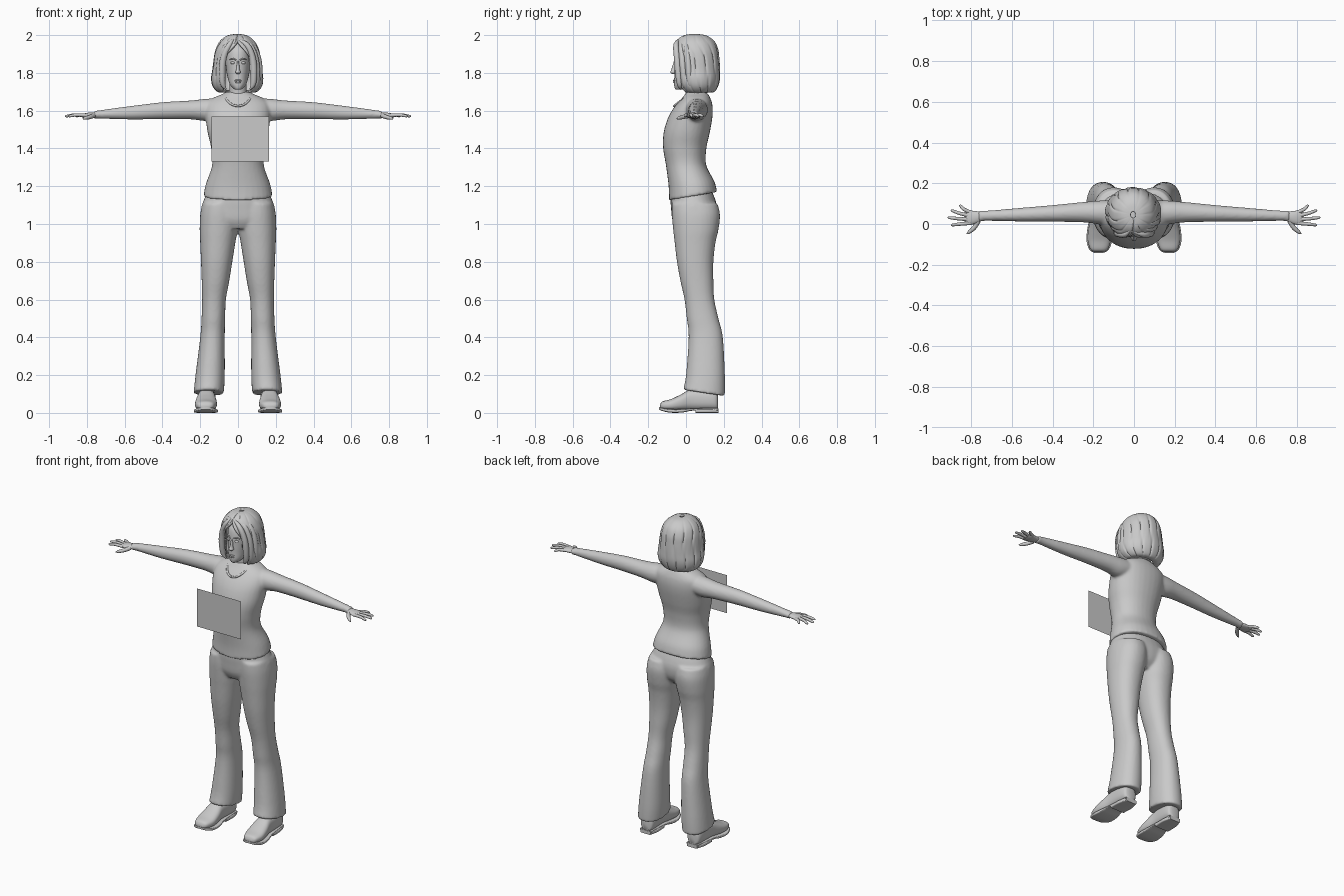
import bpy, bmesh, math
from mathutils import Vector, Matrix

if "Cube" in bpy.data.objects:
    bpy.data.objects.remove(bpy.data.objects["Cube"], do_unlink=True)

grey = bpy.data.materials.new("plain_grey")
grey.use_nodes = True
shade = (0.588, 0.588, 0.588, 1)
grey.diffuse_color = shade
grey.node_tree.nodes["Principled BSDF"].inputs["Base Color"].default_value = shade

SIDES = 32
TURN = [2 * math.pi * i / SIDES for i in range(SIDES)]
NAMES = {1: "left", -1: "right"}
parts = []


def finish(name, bm):
    bmesh.ops.recalc_face_normals(bm, faces=bm.faces)
    mesh = bpy.data.meshes.new(name)
    bm.to_mesh(mesh)
    bm.free()
    mesh.materials.append(grey)
    obj = bpy.data.objects.new(name, mesh)
    bpy.context.collection.objects.link(obj)
    parts.append(obj)
    return obj


def smooth_rows(rows, steps=5):
    """Catmull-Rom interpolation between rows of measurements."""
    out = []
    for i in range(len(rows) - 1):
        a, b, c, d = (rows[max(i - 1, 0)], rows[i], rows[i + 1],
                      rows[min(i + 2, len(rows) - 1)])
        for k in range(steps):
            t = k / steps
            out.append([q + t / 2 * (r - p + t * (2 * p - 5 * q + 4 * r - s
                        + t * (3 * (q - r) + s - p)))
                        for p, q, r, s in zip(a, b, c, d)])
    return out + [list(rows[-1])]


def loft(bm, rings, closed=True):
    verts = [[bm.verts.new(p) for p in ring] for ring in rings]
    n = len(verts[0])
    for a, b in zip(verts, verts[1:]):
        for i in range(n if closed else n - 1):
            j = (i + 1) % n
            bm.faces.new((a[i], a[j], b[j], b[i]))
    if closed:
        bm.faces.new(verts[0])
        bm.faces.new(verts[-1])


def soft(v):
    return math.copysign(abs(v) ** 0.92, v)


def upright(rows, tilt=lambda z, y: 0):
    """Rings stacked in z from rows of (z, x_min, x_max, y_front, y_back)."""
    rings = []
    for z, x0, x1, y0, y1 in smooth_rows(rows):
        ring = []
        for t in TURN:
            x = (x0 + x1) / 2 + (x1 - x0) / 2 * soft(math.sin(t))
            y = (y0 + y1) / 2 - (y1 - y0) / 2 * soft(math.cos(t))
            ring.append((x, y, z + tilt(z, y)))
        rings.append(ring)
    return rings


def centred(rows):
    return [(z, -w, w, y0, y1) for z, w, y0, y1 in rows]


def sideways(rows, s):
    """Rings along x from rows of (x, y, z, radius_y, radius_z)."""
    return [[(s * x, y + ry * math.cos(t), z + rz * math.sin(t)) for t in TURN]
            for x, y, z, ry, rz in smooth_rows(rows)]


def tube(path):
    """Rings around a path of (x, y, z, radius)."""
    pts = smooth_rows(path, 4)
    rings = []
    for i, (x, y, z, r) in enumerate(pts):
        d = Vector(pts[min(i + 1, len(pts) - 1)][:3]) - Vector(pts[max(i - 1, 0)][:3])
        q = d.to_track_quat('Z', 'Y')
        rings.append([Vector((x, y, z)) + q @ Vector((r * math.cos(t), r * math.sin(t), 0))
                      for t in TURN[::2]])
    return rings


def build(name, lofts):
    bm = bmesh.new()
    for rings in lofts:
        loft(bm, rings)
    return finish(name, bm)


def blend(obj, rounds):
    """Fuse overlapping volumes into one cloth surface."""
    mod = obj.modifiers.new("fuse", 'REMESH')
    mod.mode, mod.voxel_size, mod.use_smooth_shade = 'VOXEL', 0.008, True
    mod = obj.modifiers.new("relax", 'SMOOTH')
    mod.factor, mod.iterations = 0.5, rounds


def ball(name, loc, size):
    bm = bmesh.new()
    bmesh.ops.create_uvsphere(bm, u_segments=16, v_segments=10, radius=1,
                              matrix=Matrix.LocRotScale(Vector(loc), None, Vector(size)))
    finish(name, bm)


# Sweater: torso and sleeves fused together
torso = centred([(1.125, .183, -.09, .165), (1.2, .17, -.092, .15), (1.31, .137, -.106, .107),
                 (1.4, .142, -.121, .108), (1.48, .16, -.119, .125), (1.55, .17, -.1, .138),
                 (1.6, .174, -.075, .142), (1.64, .165, -.045, .138), (1.668, .13, -.02, .128),
                 (1.687, .085, -.005, .118), (1.7, .06, .005, .105)])
sleeve = [(.1, .056, 1.61, .06, .055), (.17, .057, 1.604, .058, .059), (.25, .058, 1.604, .05, .05),
          (.4, .052, 1.6, .041, .045), (.55, .046, 1.59, .034, .037), (.68, .042, 1.583, .027, .027),
          (.735, .04, 1.58, .025, .022), (.765, .038, 1.577, .028, .02)]
hem_tilt = lambda z, y: .18 * (y + .09) * max(0, min(1, (1.32 - z) / .2))
sweater = build("sweater", [upright(torso, hem_tilt), sideways(sleeve, 1), sideways(sleeve, -1)])
blend(sweater, 5)

# Neckline band
band = []
for t in TURN + TURN[:1]:
    drop = ((1 + math.cos(t)) / 2) ** 2
    band.append((.07 * math.sin(t), .025 - .087 * math.cos(t), 1.7 - .075 * drop, .006))
build("neckline_band", [tube(band)])

# Trousers: hips and two flared legs fused together
hips = centred([(.975, .13, -.05, .12), (1.02, .192, -.072, .155), (1.08, .196, -.079, .165),
                (1.13, .18, -.082, .155), (1.19, .155, -.078, .13)])
leg = [(.105, .075, .235, -.015, .206), (.2, .07, .225, 0, .206), (.4, .07, .2, .014, .195),
       (.5, .068, .193, .004, .172), (.6, .064, .19, -.008, .15), (.7, .046, .192, -.03, .145),
       (.8, .03, .196, -.048, .145), (.9, .014, .2, -.06, .156), (.97, .002, .203, -.068, .172),
       (1.05, -.004, .2, -.075, .18), (1.11, 0, .188, -.075, .166)]
leg_tilt = lambda z, y: max(0, .2 - z) * 1.6 * (.1 - y)
trousers = [upright(hips)]
for s in NAMES:
    trousers.append([[(s * x, y, z) for x, y, z in ring] for ring in upright(leg, leg_tilt)])
blend(build("trousers", trousers), 5)


# Shoes with soles and heels, from rows of (y, half_width, bottom, top)
def shoe_rings(rows, s, power):
    rings = []
    for y, w, z0, z1 in smooth_rows(rows):
        ring = []
        for t in TURN:
            c, h = math.cos(t), math.sin(t)
            ring.append((s * (.168 - y * .03) + w * math.copysign(abs(c) ** power, c), y,
                         (z0 + z1) / 2 + (z1 - z0) / 2 * math.copysign(abs(h) ** power, h)))
        rings.append(ring)
    return rings


upper = [(-.138, .02, .025, .042), (-.125, .042, .018, .06), (-.08, .057, .012, .073),
         (-.03, .056, .012, .096), (.03, .047, .015, .125), (.12, .047, .015, .125),
         (.16, .04, .015, .11), (.17, .02, .02, .09)]
sole = [(-.142, .022, .018, .03), (-.125, .048, .01, .026), (-.08, .063, .001, .02),
        (-.02, .06, .002, .02), (.04, .05, .012, .024), (.17, .04, .012, .026)]
heel = [(.05, .05, 0, .022), (.12, .05, 0, .022), (.172, .036, 0, .022)]
for s, side in NAMES.items():
    build(side + "_shoe", [shoe_rings(upper, s, .8)])
    build(side + "_sole", [shoe_rings(sole, s, .35), shoe_rings(heel, s, .35)])

# Hands: palm, four fingers and a thumb
palm = [(.74, .038, 1.577, .02, .014), (.785, .032, 1.576, .032, .014),
        (.815, .031, 1.574, .036, .011), (.832, .031, 1.573, .028, .006)]
tips = [(.86, .089), (.9, .065), (.915, .031), (.9, -.005)]
for s, side in NAMES.items():
    lofts = [sideways(palm, s)]
    for k, (x, y) in enumerate(tips):
        base = .058 - .018 * k
        lofts.append(tube([(s * .805, base, 1.575, .009),
                           (s * (x + .815) / 2, (y + base) / 2, 1.577, .0085),
                           (s * (x - .008), y, 1.571, .0065), (s * x, y, 1.57, .002)]))
    lofts.append(tube([(s * .765, .015, 1.573, .012), (s * .785, -.018, 1.566, .011),
                       (s * .81, -.04, 1.56, .008), (s * .822, -.048, 1.557, .002)]))
    build(side + "_hand", lofts)

# Neck and head
build("neck", [upright(centred([(1.62, .055, -.01, .1), (1.69, .047, -.002, .095),
                                (1.78, .046, -.01, .1)]))])
build("head", [upright(centred([(1.711, .014, -.052, -.02), (1.718, .026, -.059, .02),
                                (1.74, .044, -.063, .06), (1.78, .056, -.062, .11),
                                (1.82, .063, -.062, .13), (1.87, .067, -.061, .14),
                                (1.92, .062, -.05, .13), (1.955, .045, -.02, .1)]))])

# Face features
build("nose", [upright(centred([(1.793, .006, -.07, -.05), (1.803, .014, -.083, -.05),
                                (1.82, .009, -.077, -.05), (1.862, .005, -.064, -.05)]))])
ball("upper_lip", (0, -.062, 1.76), (.02, .006, .005))
ball("lower_lip", (0, -.061, 1.751), (.016, .007, .006))
for s, side in NAMES.items():
    ball(side + "_eye", (s * .027, -.053, 1.853), (.014, .008, .007))
    build(side + "_brow", [tube([(s * .01, -.06, 1.868, .003), (s * .03, -.057, 1.876, .004),
                                 (s * .047, -.044, 1.869, .002)])])

# Hair shell: rows of (z, half_width, y_front, y_back, face_opening)
hair_rows = [(2, .012, .03, .06, 0), (1.992, .05, -.012, .105, 0), (1.965, .085, -.045, .143, 0),
             (1.925, .106, -.066, .162, .3), (1.88, .116, -.07, .168, .58),
             (1.82, .123, -.068, .172, .62), (1.77, .13, -.06, .172, .62),
             (1.73, .122, -.045, .162, .68), (1.704, .098, -.025, .145, .8),
             (1.702, .07, 0, .12, 1)]
rings = []
for z, w, y0, y1, gap in smooth_rows(hair_rows):
    gap = max(gap, 0)
    ring = []
    for k in range(121):
        u = k / 120
        t = gap + u * 2 * (math.pi - gap)
        wave = abs(math.sin(11 * math.pi * u + 5 * z)) + .5 * abs(math.sin(23 * math.pi * u - 9 * z))
        r = 1.02 - .07 * max(0, 1 - wave) ** 1.5
        ring.append((-.004 + w * r * math.sin(t),
                     (y0 + y1) / 2 - (y1 - y0) / 2 * r * math.cos(t), z))
    rings.append(ring)
bm = bmesh.new()
loft(bm, rings, closed=False)
hair = finish("hair", bm)
thick = hair.modifiers.new("thickness", 'SOLIDIFY')
thick.thickness, thick.offset = .012, 0

# Loose locks sweeping from the parting around the face
locks = []
for s in NAMES:
    for k in range(3):
        x, y = .014 * k, .028 * k
        locks.append(tube([(-.02 + s * x, -.03 + y, 1.982, .004),
                           (s * (.045 + x), -.052 + y, 1.95, .014),
                           (s * (.077 + x), -.047 + y, 1.88, .017),
                           (s * (.084 + x), -.04 + y, 1.8, .018),
                           (s * (.08 + x), -.034 + y, 1.74, .014),
                           (s * (.062 + x), -.03 + y, 1.712, .003)]))
build("hair_locks", locks)

# Flat panel standing in front of the chest
bm = bmesh.new()
bm.faces.new([bm.verts.new((x, -.208, z)) for x, z in
              ((-.14, 1.33), (.165, 1.33), (.165, 1.57), (-.14, 1.57))])
finish("chest_panel", bm)

# Smooth shading with crisp hems and edges
for obj in bpy.context.selected_objects:
    obj.select_set(False)
for obj in parts:
    obj.select_set(True)
bpy.context.view_layer.objects.active = sweater
bpy.ops.object.shade_smooth_by_angle(angle=math.radians(45))
